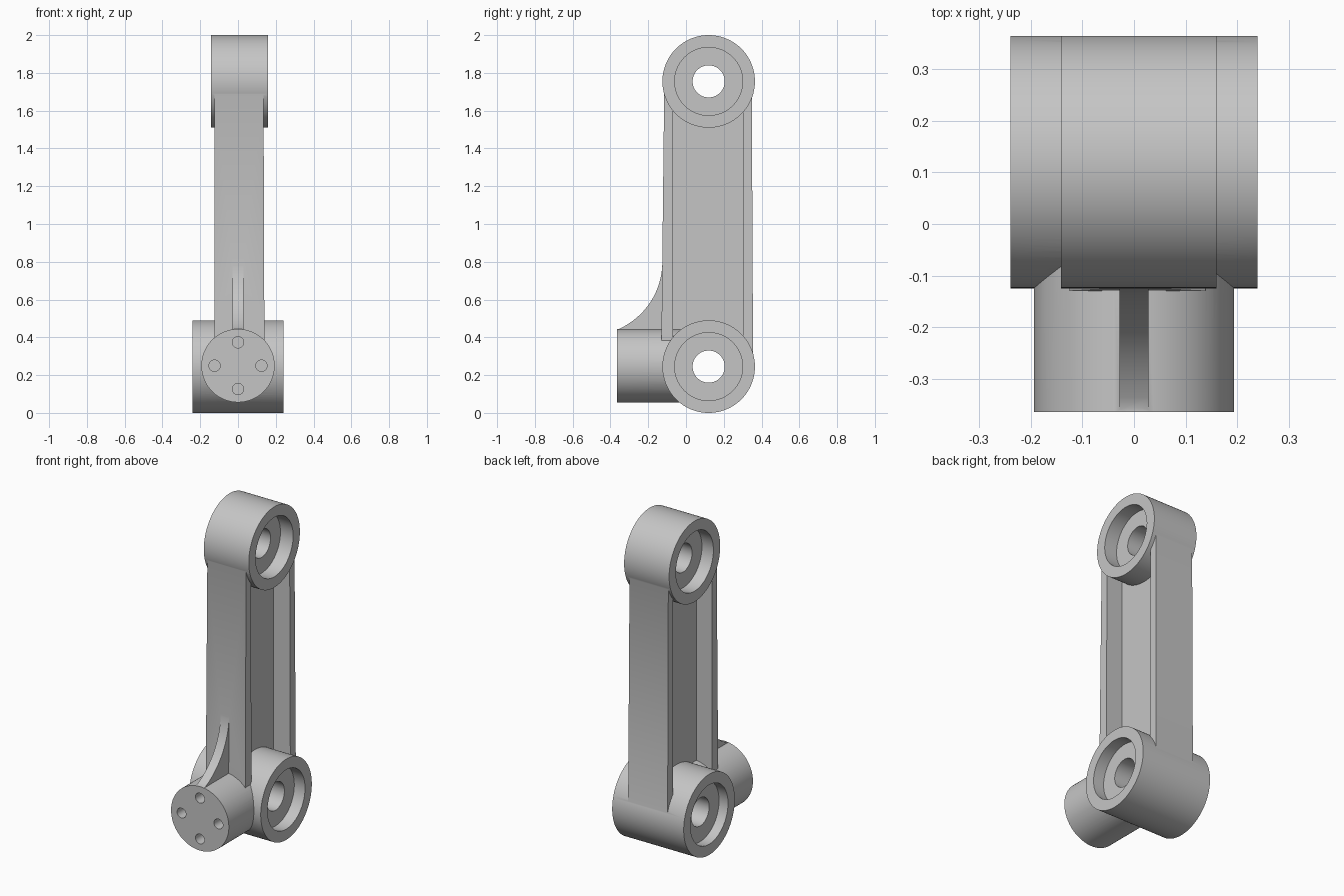
import bpy, bmesh, math
from mathutils import Matrix

cube = bpy.data.objects.get("Cube")
if cube:
    bpy.data.objects.remove(cube, do_unlink=True)

grey = bpy.data.materials.new("plain grey")
grey.use_nodes = True
colour = (0.56, 0.56, 0.56, 1)
grey.diffuse_color = colour
grey.node_tree.nodes["Principled BSDF"].inputs["Base Color"].default_value = colour


def finish(name, bm):
    bmesh.ops.recalc_face_normals(bm, faces=bm.faces)
    mesh = bpy.data.meshes.new(name)
    bm.to_mesh(mesh)
    bm.free()
    mesh.materials.append(grey)
    obj = bpy.data.objects.new(name, mesh)
    bpy.context.collection.objects.link(obj)
    return obj


def cylinder(name, axis, start, end, a, z, radius, sides=96):
    """Cylinder along X (a is y) or along Y (a is x)."""
    bm = bmesh.new()
    mid = (start + end) / 2
    if axis == "X":
        place = Matrix.Translation((mid, a, z)) @ Matrix.Rotation(math.pi / 2, 4, "Y")
    else:
        place = Matrix.Translation((a, mid, z)) @ Matrix.Rotation(math.pi / 2, 4, "X")
    bmesh.ops.create_cone(bm, cap_ends=True, segments=sides, radius1=radius,
                          radius2=radius, depth=end - start, matrix=place)
    return finish(name, bm)


def block(name, bottom, top, z0, z1):
    """Tapered block; each rectangle is x0, x1, y0, y1."""
    bm = bmesh.new()
    rings = []
    for (x0, x1, y0, y1), z in ((bottom, z0), (top, z1)):
        rings.append([bm.verts.new((x, y, z))
                      for x, y in ((x0, y0), (x1, y0), (x1, y1), (x0, y1))])
    for ring in rings:
        bm.faces.new(ring)
    for i in range(4):
        j = (i + 1) % 4
        bm.faces.new((rings[0][i], rings[0][j], rings[1][j], rings[1][i]))
    return finish(name, bm)


def combine(target, tool, operation):
    mod = target.modifiers.new("cut", "BOOLEAN")
    mod.object, mod.operation, mod.solver = tool, operation, "EXACT"
    bpy.ops.object.select_all(action="DESELECT")
    bpy.context.view_layer.objects.active = target
    target.select_set(True)
    bpy.ops.object.modifier_apply(modifier=mod.name)
    bpy.data.objects.remove(tool, do_unlink=True)


HUB_Y, HUB_R, LOW_Z, HIGH_Z = 0.12, 0.245, 0.245, 1.755

# Beam with a deep pocket on each side, leaving a thin web
arm = block("link_arm", (-0.125, 0.14, -0.131, 0.355),
            (-0.125, 0.135, -0.115, 0.348), 0.3, 1.74)
for x0, x1 in ((-0.4, -0.02), (0.028, 0.4)):
    pocket = (x0, x1, -0.07, 0.302)
    combine(arm, block("pocket", pocket, pocket, 0.1, 1.9), "DIFFERENCE")

# Hubs and the front mounting boss
combine(arm, cylinder("lower_hub", "X", -0.24, 0.24, HUB_Y, LOW_Z, HUB_R), "UNION")
combine(arm, cylinder("upper_hub", "X", -0.142, 0.16, HUB_Y, HIGH_Z, HUB_R), "UNION")
combine(arm, cylinder("front_boss", "Y", -0.365, 0.02, 0, 0.25, 0.194), "UNION")

# Curved rib between boss and beam
bm = bmesh.new()
R = 0.39
outline = []
for i in range(17):
    t = math.radians(-67 + 67 * i / 16)
    outline.append((-0.515 + R * math.cos(t), 0.8 + R * math.sin(t)))
outline += [(-0.1, 0.8), (-0.1, 0.35), (outline[0][0], 0.35)]
face = bm.faces.new([bm.verts.new((-0.028, y, z)) for y, z in outline])
grown = bmesh.ops.extrude_face_region(bm, geom=[face])
bmesh.ops.translate(bm, vec=(0.056, 0, 0),
                    verts=[v for v in grown["geom"] if isinstance(v, bmesh.types.BMVert)])
combine(arm, finish("rib", bm), "UNION")

# Through bores, and a wide recess on each end of both hubs
for z, left_floor, right_floor in ((LOW_Z, -0.18, 0.168), (HIGH_Z, -0.065, 0.075)):
    combine(arm, cylinder("bore", "X", -0.5, 0.5, HUB_Y, z, 0.085, 64), "DIFFERENCE")
    combine(arm, cylinder("recess", "X", -0.5, left_floor, HUB_Y, z, 0.18), "DIFFERENCE")
    combine(arm, cylinder("recess", "X", right_floor, 0.5, HUB_Y, z, 0.18), "DIFFERENCE")

# Four bolt holes in the boss
for i in range(4):
    t = i * math.pi / 2
    hole = cylinder("bolt_hole", "Y", -0.5, -0.28, 0.124 * math.cos(t),
                    0.25 + 0.124 * math.sin(t), 0.03, 32)
    combine(arm, hole, "DIFFERENCE")

bpy.ops.object.select_all(action="DESELECT")
bpy.context.view_layer.objects.active = arm
arm.select_set(True)
bpy.ops.object.shade_smooth_by_angle(angle=math.radians(30))
